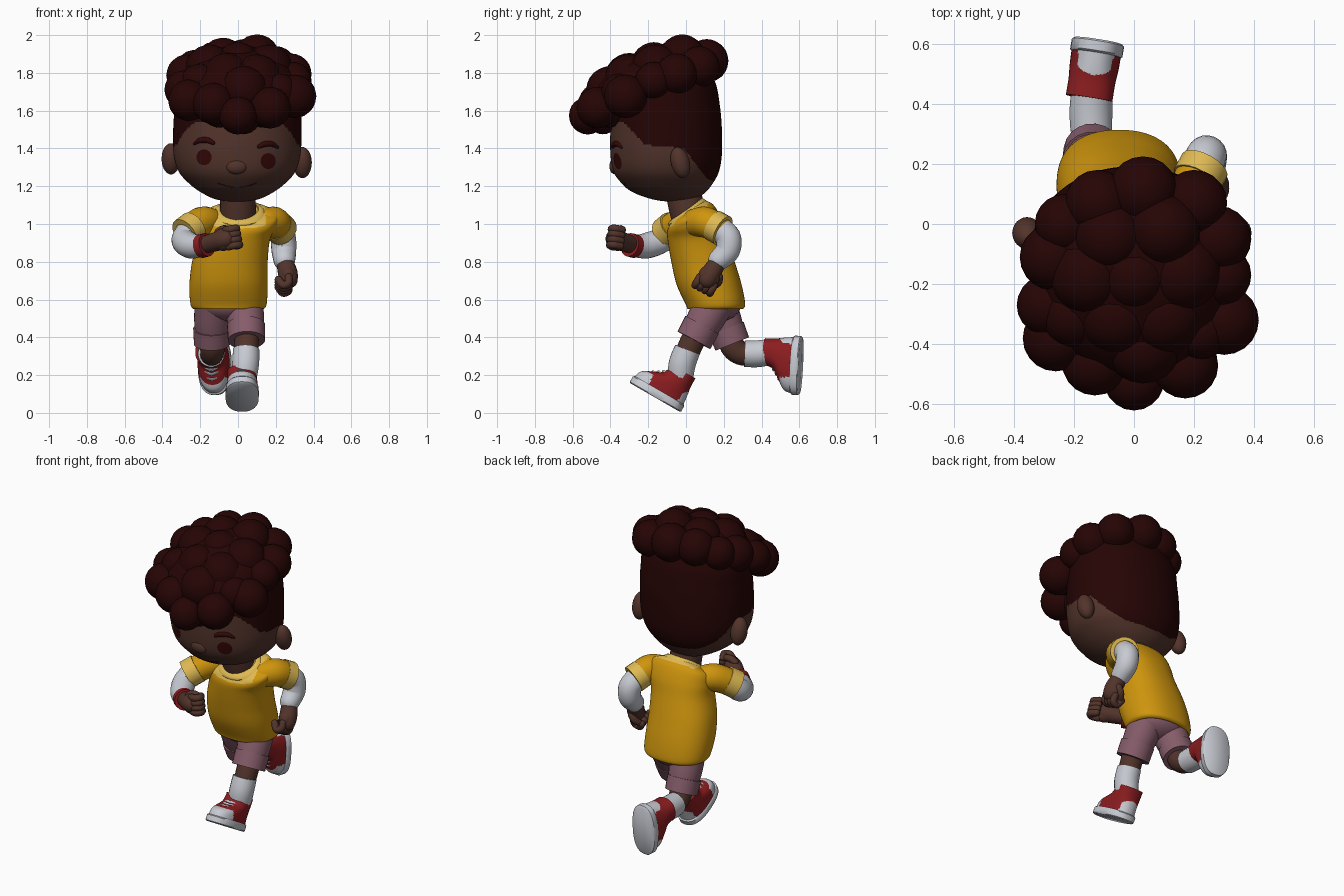
import bpy, bmesh, math
from math import sin, cos, pi, radians
from mathutils import Vector, Matrix
from mathutils.bvhtree import BVHTree

if "Cube" in bpy.data.objects:
    bpy.data.objects.remove(bpy.data.objects["Cube"])


def material(name, r, g, b):
    m = bpy.data.materials.new(name)
    m.diffuse_color = (r, g, b, 1)
    m.use_nodes = True
    m.node_tree.nodes["Principled BSDF"].inputs["Base Color"].default_value = m.diffuse_color
    return m


SKIN = material("brown_skin", .085, .034, .024)
HAIR = material("dark_hair", .019, .0013, .0013)
BROW = material("eye_brown", .034, .0022, .002)
YELLOW = material("shirt_yellow", .62, .30, .004)
PALE = material("trim_yellow", .74, .49, .085)
WHITE = material("white", .57, .59, .64)
RED = material("red", .26, .012, .014)
PINK = material("shorts_mauve", .24, .11, .145)


def finish(name, bm, mats, rule=None):
    bmesh.ops.recalc_face_normals(bm, faces=bm.faces)
    for f in bm.faces:
        f.smooth = True
        if rule:
            f.material_index = rule(f.calc_center_median())
    me = bpy.data.meshes.new(name)
    bm.to_mesh(me)
    bm.free()
    for m in mats:
        me.materials.append(m)
    ob = bpy.data.objects.new(name, me)
    bpy.context.collection.objects.link(ob)
    return ob


def spline(pts, n):
    """Catmull-Rom resampling of equal-length tuples"""
    out = []
    for i in range(len(pts) - 1):
        a, b, c, d = (pts[min(max(i + k, 0), len(pts) - 1)] for k in (-1, 0, 1, 2))
        for s in range(n):
            t = s / n
            out.append(tuple(.5 * (2 * q + (r - p) * t + (2 * p - 5 * q + 4 * r - w) * t * t
                                   + (3 * q - p - 3 * r + w) * t ** 3)
                             for p, q, r, w in zip(a, b, c, d)))
    return out + [tuple(pts[-1])]


def skin_rings(bm, rings, closed=False):
    vs = [[bm.verts.new(p) for p in ring] for ring in rings]
    n = len(vs[0])
    for a, b in zip(vs, vs[1:] + vs[:1] if closed else vs[1:]):
        for i in range(n):
            bm.faces.new((a[i], a[(i + 1) % n], b[(i + 1) % n], b[i]))
    if not closed:
        bm.faces.new(vs[0])
        bm.faces.new(vs[-1])


def stack(name, params, mats, rule=None, n=48, sub=4, power=2.0, frame=None):
    """Superellipse rings: (z, centre x, centre y, half x, half y, tilt)"""
    def sp(v):
        return math.copysign(abs(v) ** (2 / power), v)
    rings = []
    for z, cx, cy, rx, ry, t in spline(params, sub):
        ring = []
        for i in range(n):
            a = 2 * pi * i / n
            dy = max(ry, .002) * sp(sin(a))
            ring.append(Vector((cx + max(rx, .002) * sp(cos(a)), cy + dy, z + t * dy)))
        rings.append(ring)
    bm = bmesh.new()
    skin_rings(bm, rings)
    ob = finish(name, bm, mats, rule)
    if frame:
        ob.data.transform(frame)
    return ob


def add_tube(bm, pts, sub=5, n=20, ends=True):
    """Swept tube through (x, y, z, radius), with optional round ends"""
    p = spline(pts, sub)
    c = [Vector(q[:3]) for q in p]
    r = [q[3] for q in p]
    tan = [(c[min(i + 1, len(c) - 1)] - c[max(i - 1, 0)]).normalized() for i in range(len(c))]
    st = list(zip(c, r, tan))
    if ends:
        caps = [radians(k) for k in (20, 40, 60, 78)]
        st = ([(c[0] - tan[0] * r[0] * sin(k), r[0] * cos(k), tan[0]) for k in reversed(caps)] + st
              + [(c[-1] + tan[-1] * r[-1] * sin(k), r[-1] * cos(k), tan[-1]) for k in caps])
    u = tan[0].orthogonal()
    rings = []
    for q, rad, t in st:
        u = (u - t * u.dot(t)).normalized()
        v = t.cross(u)
        rings.append([q + (u * cos(2 * pi * i / n) + v * sin(2 * pi * i / n)) * rad for i in range(n)])
    skin_rings(bm, rings)


def tube(name, pts, mat, **kw):
    bm = bmesh.new()
    add_tube(bm, pts, **kw)
    return finish(name, bm, [mat])


def add_ball(bm, c, size, rot=Matrix(), sub=3):
    bmesh.ops.create_icosphere(bm, subdivisions=sub, radius=1,
                               matrix=Matrix.Translation(c) @ rot @ Matrix.Diagonal((*size, 1)))


# Head: skin below the hairline, cropped hair above it
def hairline(c):
    pts = [(-9, 1.54), (-.33, 1.54), (-.22, 1.42), (-.01, 1.40), (.11, 1.24), (.3, 1.17), (9, 1.17)]
    for (y0, z0), (y1, z1) in zip(pts, pts[1:]):
        if y0 <= c.y <= y1:
            return int(c.z > z0 + (z1 - z0) * (c.y - y0) / (y1 - y0))


head = stack("head", [(1.115, -.005, -.06, 0, 0, 0), (1.13, -.005, -.065, .11, .11, 0),
                      (1.17, -.005, -.09, .195, .195, 0), (1.22, -.005, -.10, .26, .245, 0),
                      (1.28, -.005, -.105, .31, .28, 0), (1.37, -.005, -.105, .336, .295, 0),
                      (1.50, -.003, -.105, .34, .295, 0), (1.62, 0, -.105, .335, .285, 0),
                      (1.75, 0, -.105, .32, .26, 0), (1.85, 0, -.11, .24, .20, 0),
                      (1.88, 0, -.11, 0, 0, 0)], [SKIN, HAIR], hairline, n=200, sub=12, power=2.1)
bvh = BVHTree.FromPolygons([v.co for v in head.data.vertices], [p.vertices[:] for p in head.data.polygons])


def on_face(x, z, lift=.004):
    return bvh.ray_cast(Vector((x, -2, z)), Vector((0, 1, 0)))[0] - Vector((0, lift, 0))


# Ears, eyes, brows, nose, mouth
for side, s, ez in (("left", -1, 1.345), ("right", 1, 1.325)):
    bm = bmesh.new()
    add_ball(bm, (s * .348 - .007, -.03, ez), (.050, .05, .085), Matrix.Rotation(radians(15), 4, 'X'))
    finish(side + "_ear", bm, [SKIN])
    ex = s * .17 - .01
    bm = bmesh.new()
    mid = bm.verts.new(on_face(ex, ez + .008))
    rim = [bm.verts.new(on_face(ex + .04 * cos(2 * pi * i / 28), ez + .008 + .042 * sin(2 * pi * i / 28)))
           for i in range(28)]
    for i in range(28):
        bm.faces.new((mid, rim[i], rim[(i + 1) % 28]))
    finish(side + "_eye", bm, [BROW])
    tube(side + "_brow", [(*on_face(ex + s * dx, ez + dz, 0), r) for dx, dz, r in
                          ((-.048, .085, .011), (-.02, .098, .015), (.02, .098, .014), (.05, .08, .007))], BROW)
bm = bmesh.new()
add_ball(bm, (-.008, -.376, 1.305), (.058, .03, .042))
finish("nose", bm, [SKIN])
tube("mouth", [(*on_face(x - .005, 1.195 + 2.2 * x * x, -.001), .003) for x in (-.1, -.06, 0, .06, .1)], BROW, n=8)

# Curly hair mop: balls over a tilted dome
bm = bmesh.new()
add_ball(bm, (0, -.2, 1.75), (.31, .33, .17), Matrix.Rotation(radians(22), 4, 'X'))
curls = [(0, -.52, .10), (.17, -.47, .11), (-.13, -.46, .11), (-.26, -.38, .11), (.30, -.32, .115),
         (-.29, -.27, .10), (-.27, -.11, .11), (.29, -.17, .10), (.28, -.05, .11), (.20, .07, .11),
         (.03, .11, .115), (-.12, .07, .11), (-.23, 0, .10), (.10, -.02, .12), (-.08, -.04, .12),
         (.16, -.16, .13), (0, -.17, .12), (-.15, -.17, .13), (-.20, -.30, .11), (-.06, -.30, .13),
         (.10, -.30, .13), (.22, -.35, .10), (.03, -.40, .13)]
for x, y, r in curls:
    dome = max(0, 1 - (x / .36) ** 2 - ((y + .2) / .36) ** 2)
    drop = .02 if y < -.5 else -.02 if x == .10 and y > -.1 else 0
    add_ball(bm, (x, y, 1.785 + .42 * y + .13 * dome - drop), (r, r, r))
for x, y, z in ((.03, -.44, 1.565), (.13, -.41, 1.60), (-.10, -.41, 1.60)):
    add_ball(bm, (x, y, z), (.09, .09, .09))
finish("hair_curls", bm, [HAIR])


# Neck, shirt with pale collar area, and collar rim
def collar(c):
    return int(c.z > 1.04 + .6 * (c.y - .012) and abs(c.x - .008) < .14)


tube("neck", [(-.005, -.02, 1.2, .095), (0, .0, 1.1, .095), (0, .03, 1.0, .10)], SKIN, ends=False)
stack("shirt", [(.555, -.05, .155, .165, .125, 0), (.55, -.05, .155, .185, .145, 0), (.578, -.05, .155, .202, .158, 0),
                (.68, -.05, .122, .207, .172, 0), (.80, -.043, .09, .200, .168, 0),
                (.92, -.02, .06, .190, .157, .05), (.99, .0, .045, .205, .145, .2),
                (1.045, .008, .03, .200, .118, .45), (1.07, .008, .015, .130, .090, .6)],
      [YELLOW, PALE], collar, n=96, sub=8, power=2.25)
bm = bmesh.new()
rings = []
for i in range(40):
    a = 2 * pi * i / 40
    rings.append([Vector(((.120 + .022 * cos(b)) * cos(a) + .008, (.088 + .020 * cos(b)) * sin(a) + .012,
                          1.063 + .6 * .088 * sin(a) - .014 * cos(b) + .014 * sin(b)))
                  for b in (2 * pi * k / 12 for k in range(12))])
skin_rings(bm, rings, closed=True)
finish("collar", bm, [PALE])


# Arms: sleeve, trim, white undersleeve, hand with curled fingers
def arm(side, sleeve, trim, under, wrist, palm, d, s, n):
    tube(side + "_sleeve", sleeve, YELLOW)
    tube(side + "_sleeve_trim", trim, PALE, ends=False)
    tube(side + "_undersleeve", under, WHITE)
    d, s, n, c = (Vector(v) for v in (d, s, n, palm))
    d.normalize()
    s = (s - d * s.dot(d)).normalized()
    n = (n - d * n.dot(d) - s * n.dot(s)).normalized()
    bm = bmesh.new()
    add_tube(bm, [(*wrist, .045), (*(c - d * .02), .052), (*(c + d * .02), .05)])
    add_ball(bm, c, (.060, .045, .058), Matrix((s, n, d)).transposed().to_4x4())
    for i in range(4):
        b = c + s * (i - 1.5) * .029 + d * .03
        add_tube(bm, [(*q, .021) for q in (b, b + d * .035 + n * .005, b + d * .045 + n * .035,
                                           b + d * .01 + n * .055)], n=12)
    b = c - s * .045 - d * .02
    add_tube(bm, [(*b, .022), (*(b - s * .010 + d * .025 + n * .02), .022),
                  (*(b + d * .055 + n * .045), .018)], n=12)
    finish(side + "_hand", bm, [SKIN])


arm("left", [(-.14, .03, 1.008, .075), (-.19, -.015, 1.01, .082), (-.25, -.08, .975, .078)],
    [(-.235, -.068, .988, .084), (-.283, -.112, .951, .084)],
    [(-.25, -.08, .97, .068), (-.285, -.13, .915, .068), (-.25, -.21, .885, .068), (-.20, -.268, .883, .058)],
    (-.19, -.275, .886), (-.08, -.365, .917), (.75, -.55, .2), (-.1, .1, -1), (.5, .8, 0))
tube("wristband", [(-.197, -.27, .882, .063), (-.165, -.298, .89, .063)], RED, ends=False)
arm("right", [(.15, .05, 1.008, .075), (.19, .10, 1.01, .082), (.215, .16, .985, .078)],
    [(.208, .145, .993, .084), (.235, .195, .965, .084)],
    [(.215, .165, .98, .068), (.238, .222, .93, .068), (.243, .22, .86, .066), (.245, .175, .81, .058)],
    (.247, .17, .80), (.265, .125, .725), (.1, -.45, -.85), (0, -.85, .5), (-1, 0, 0))

# Shorts, legs and socks
bm = bmesh.new()
add_ball(bm, (-.05, .16, .58), (.18, .135, .10))
finish("shorts_seat", bm, [PINK])
tube("front_short_leg", [(.03, .15, .58, .105), (.04, .10, .49, .098), (.045, .055, .41, .088)], PINK, ends=False)
tube("front_short_cuff", [(.043, .085, .465, .101), (.045, .042, .385, .099)], PINK, ends=False)
tube("front_leg", [(.045, .07, .45, .066), (.045, .03, .37, .065), (.042, -.01, .28, .062)], SKIN)
tube("front_sock", [(.043, .008, .335, .070), (.04, -.02, .26, .072), (.03, -.03, .18, .068)], WHITE, ends=False)
tube("rear_short_leg", [(-.125, .16, .58, .105), (-.135, .20, .48, .098), (-.135, .235, .39, .085)], PINK, ends=False)
tube("rear_short_cuff", [(-.138, .213, .445, .100), (-.138, .245, .365, .096)], PINK, ends=False)
tube("rear_leg", [(-.135, .23, .42, .066), (-.135, .245, .355, .066), (-.138, .29, .315, .062),
                  (-.142, .36, .31, .06)], SKIN)
tube("rear_sock", [(-.142, .31, .313, .070), (-.143, .38, .313, .072), (-.138, .46, .325, .068)], WHITE, ends=False)


# Shoes: local y runs heel to toe, local z up from the sole; white toe cap and heel patch
def shoe_paint(p):
    heel = p.y < .042 and p.z < .03 + .09 * math.sqrt(max(0, 1 - (p.x / .08) ** 2))
    return int(heel or (p.y > .22 and p.z < .10))


def shoe(side, heel, pitch, yaw):
    c, s = cos(radians(pitch)), sin(radians(pitch))
    m = Matrix(((-1, 0, 0), (0, -c, s), (0, s, c))).transposed().to_4x4()
    m = Matrix.Translation(heel) @ Matrix.Rotation(radians(yaw), 4, 'Z') @ m
    stack(side + "_sole", [(0, 0, .155, .082, .15, 0), (.006, 0, .155, .088, .157, 0),
                           (.038, 0, .155, .088, .157, 0), (.044, 0, .155, .083, .15, 0)],
          [WHITE], sub=1, power=2.5, frame=m)
    stack(side + "_upper", [(.035, 0, .155, .083, .15, 0), (.08, 0, .150, .082, .140, 0),
                            (.11, 0, .128, .080, .114, 0), (.14, 0, .102, .078, .083, 0),
                            (.18, 0, .092, .078, .072, 0), (.195, 0, .092, .078, .072, 0)],
          [RED, WHITE], shoe_paint, n=80, sub=8, power=2.3, frame=m)
    bm = bmesh.new()
    for y, z in ((.233, .112), (.207, .127), (.185, .143)):
        add_tube(bm, [(-.042, y - .022, z - .004, .008), (0, y, z, .008), (.042, y - .022, z - .004, .008)], n=8)
    finish(side + "_laces", bm, [WHITE]).data.transform(m)


shoe("front_shoe", (.022, -.03, .004), 30, 0)
shoe("rear_shoe", (-.118, .615, .405), -87, -9)

bpy.ops.object.select_all(action='SELECT')
bpy.context.view_layer.objects.active = head
bpy.ops.object.shade_smooth_by_angle(angle=radians(45))
